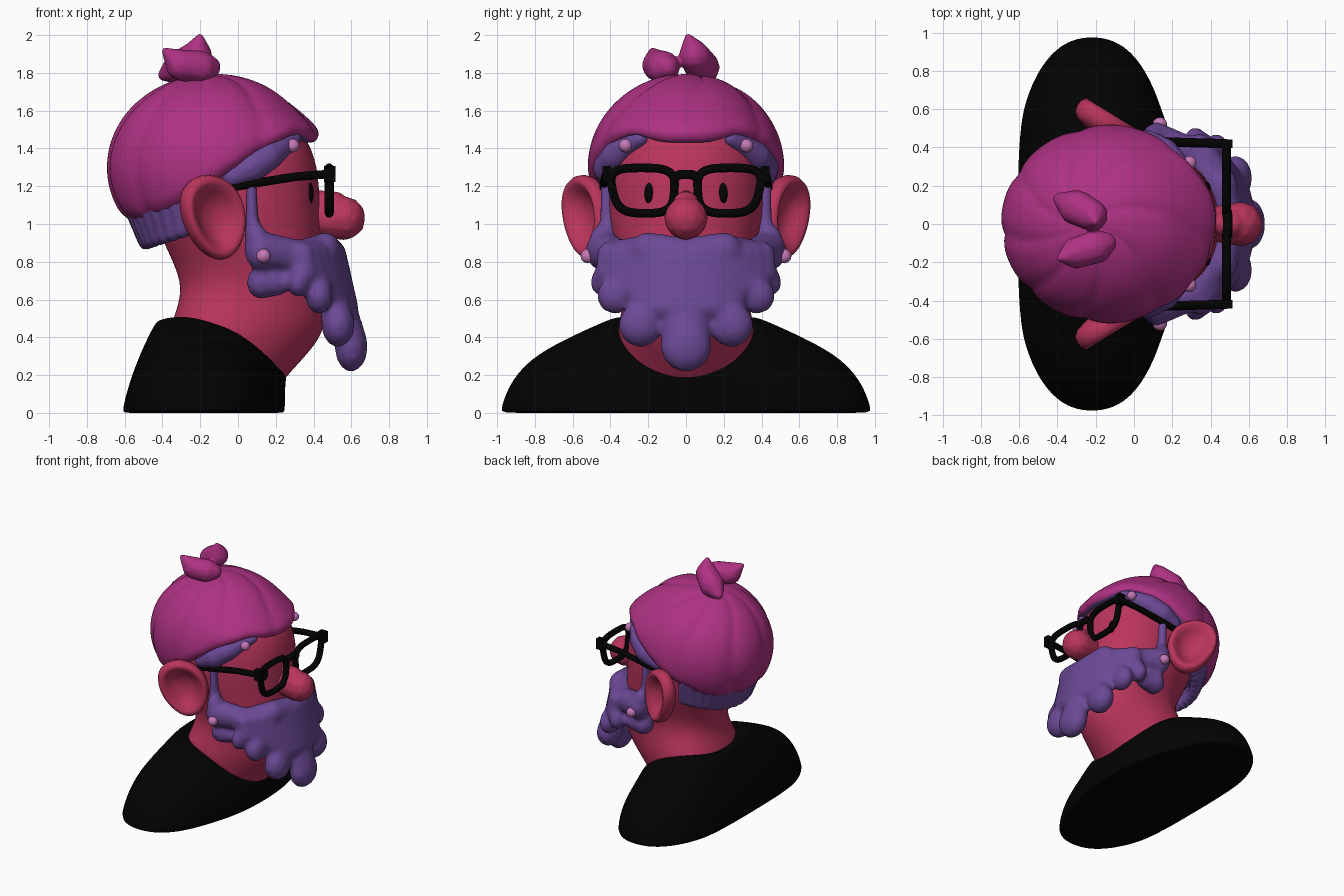
import bpy, bmesh, math
from mathutils import Matrix, Vector

if "Cube" in bpy.data.objects:
    bpy.data.objects.remove(bpy.data.objects["Cube"])


def material(name, rgb):
    m = bpy.data.materials.new(name)
    m.diffuse_color = (*rgb, 1)
    m.use_nodes = True
    m.node_tree.nodes["Principled BSDF"].inputs["Base Color"].default_value = m.diffuse_color
    return m


SKIN = material("rose skin", (0.49, 0.035, 0.106))
PINK = material("magenta hair", (0.42, 0.031, 0.225))
PURPLE = material("purple beard", (0.148, 0.067, 0.305))
BEAD = material("lilac bead", (0.56, 0.19, 0.47))
BLACK = material("black", (0.0008, 0.0008, 0.0008))


def finish(name, bm, *mats):
    bmesh.ops.recalc_face_normals(bm, faces=bm.faces)
    for f in bm.faces:
        f.smooth = True
    me = bpy.data.meshes.new(name)
    bm.to_mesh(me)
    bm.free()
    for m in mats:
        me.materials.append(m)
    ob = bpy.data.objects.new(name, me)
    bpy.context.collection.objects.link(ob)
    return ob


def skin_rings(bm, rings):
    n = len(rings[0])
    for a, b in zip(rings, rings[1:]):
        for i in range(n):
            j = (i + 1) % n
            bm.faces.new((a[i], a[j], b[j], b[i]))
    bm.faces.new(rings[0])
    bm.faces.new(rings[-1])


def loft(name, rows, mat, n=32, p=2.2, lag=0):
    """rows: z at side, back and front, then x back, x front, half width"""
    bm = bmesh.new()
    rings = []
    for zs, zb, zf, xb, xf, hy in rows:
        ring = []
        for i in range(n):
            a = 2 * math.pi * i / n
            c, s = math.cos(a), math.sin(a)
            cp = math.copysign(abs(c) ** (2 / p), c)
            y = hy * math.copysign(abs(s) ** (2 / p), s)
            z = zs + (zf - zb) / 2 * c + ((zf + zb) / 2 - zs) * c * c
            x = (xb + xf) / 2 + (xf - xb) / 2 * cp - lag * min(1, abs(y) / .6) ** 2
            ring.append(bm.verts.new((x, y, z)))
        rings.append(ring)
    skin_rings(bm, rings)
    ob = finish(name, bm, mat)
    sub = ob.modifiers.new("subdivide", 'SUBSURF')
    sub.levels = sub.render_levels = 2
    return ob


def ball(bm, c, r, sub=3):
    r = (r, r, r) if isinstance(r, (int, float)) else r
    bmesh.ops.create_icosphere(bm, subdivisions=sub, radius=1,
                               matrix=Matrix.Translation(c) @ Matrix.Diagonal((*r, 1)))


def chain(bm, pts, flat=(1, 1, 1), steps=7, mirror=False):
    """row of overlapping balls along points (x, y, z, radius)"""
    for a, b in zip(pts, pts[1:]):
        for k in range(steps + 1):
            x, y, z, r = Vector(a).lerp(Vector(b), k / steps)
            rr = [r * f for f in flat]
            ball(bm, (x, y, z), rr, 2)
            if mirror:
                ball(bm, (x, -y, z), rr, 2)


def fuse(name, bm, mat, voxel=0.016, smooth=5):
    ob = finish(name, bm, mat)
    r = ob.modifiers.new("fuse", 'REMESH')
    r.mode, r.voxel_size, r.use_smooth_shade = 'VOXEL', voxel, True
    s = ob.modifiers.new("soften", 'SMOOTH')
    s.factor, s.iterations = 0.5, smooth
    return ob


def wire(name, pts, r, cyclic=False):
    cu = bpy.data.curves.new(name, 'CURVE')
    cu.dimensions, cu.bevel_depth, cu.bevel_resolution = '3D', r, 3
    cu.use_fill_caps = True
    sp = cu.splines.new('POLY')
    sp.points.add(len(pts) - 1)
    for q, co in zip(sp.points, pts):
        q.co = (*co, 1)
    sp.use_cyclic_u = cyclic
    cu.materials.append(BLACK)
    bpy.context.collection.objects.link(bpy.data.objects.new(name, cu))


# shirt with a tilted collar
loft("shirt", [
    (0, 0, 0, -.60, .23, .975), (0, 0, 0, -.614, .252, .99),
    (.14, .11, .05, -.59, .252, .95), (.28, .26, .10, -.54, .252, .84),
    (.375, .38, .14, -.487, .253, .65), (.45, .475, .19, -.44, .258, .46),
    (.475, .50, .205, -.41, .25, .385), (.44, .46, .17, -.36, .20, .34)],
    BLACK, p=2.3, lag=.04)

# neck and head
loft("head", [
    (.36, .38, .10, -.37, .20, .36), (.45, .46, .18, -.36, .245, .365),
    (.56, .57, .33, -.315, .39, .335), (.68, .69, .45, -.30, .47, .33),
    (.83, .83, .66, -.36, .47, .37), (1.0, 1.0, .98, -.44, .435, .41),
    (1.2, 1.2, 1.2, -.48, .435, .425), (1.4, 1.4, 1.4, -.48, .405, .40),
    (1.56, 1.56, 1.56, -.40, .28, .33), (1.68, 1.68, 1.68, -.25, .10, .18)], SKIN)

# nose: round tip plus bridge
bm = bmesh.new()
chain(bm, [(.41, 0, 1.13, .05), (.51, 0, 1.10, .075)])
chain(bm, [(.45, 0, 1.03, .10), (.56, 0, 1.03, .118)])
fuse("nose", bm, SKIN, .012, 4)

# ears: dished oval turned outwards
EAR = [(.02, -.03), (.25, -.025), (.45, -.01), (.62, .02), (.78, .05), (.9, .055),
       (.98, .03), (1.0, .0), (.96, -.035), (.8, -.06), (.4, -.08), (.02, -.085)]
for s, side in ((1, "left"), (-1, "right")):
    bm = bmesh.new()
    rings = []
    for r, h in EAR:
        ring = []
        for i in range(40):
            a = 2 * math.pi * i / 40
            v = math.sin(a) * r * .225
            u = math.cos(a) * r * .185 * (1 + .15 * math.sin(a)) + .18 * v
            ring.append(bm.verts.new((-.13 - .85 * u + .52 * h,
                                      s * (.52 + .52 * u + .85 * h), 1.035 + v)))
        rings.append(ring)
    skin_rings(bm, rings)
    finish(side + "_ear", bm, SKIN)

# eyes
bm = bmesh.new()
for s in (1, -1):
    ball(bm, (.378, s * .19, 1.16), (.022, .03, .062))
finish("eyes", bm, BLACK)


# swept hair cap with a rising hairline and a rounded, puffed fringe
def hairline(x, y):
    t = max(0, min(1, (x + .6) / .95))
    z = 1.02 + .42 * t * t * (3 - 2 * t)
    if x > 0:
        z += .04 * min(1, x / .2) * math.exp(-((abs(y) - .3) / .11) ** 2)
    return z


bm = bmesh.new()
bmesh.ops.create_uvsphere(bm, u_segments=112, v_segments=90, radius=1)
C = Vector((-.13, 0, 1.3))
under = set()
for v in bm.verts:
    p = Vector((v.co.x * .56, v.co.y * .515, v.co.z * .49))
    d = math.hypot(p.x + .14, p.y)
    ang = math.atan2(p.y, p.x + .14)
    groove = (1 - abs(math.sin(4 * ang + 5.0 * d + .5))) ** 2
    p = p * (1.01 - .032 * groove * min(1, d / .35)) + C
    puff = math.exp(-((p.z - 1.49) / .10) ** 2) * max(0, min(1, (p.x + .05) / .3))
    p.x += .038 * puff
    p.y *= 1 + .05 * puff
    rim = hairline(p.x, p.y)
    h = (p.z - rim) / .07
    if h < 0:
        under.add(v)
        drop = -h * .07
        p.z = rim - min(drop, .03) * .3
        k = .95 * max(0, 1 - 1.2 * drop)
    else:
        k = 1 - .05 * max(0, 1 - h) ** 2
    p.x, p.y = C.x + (p.x - C.x) * k, p.y * k
    v.co = p
for f in bm.faces:
    if all(v in under for v in f.verts):
        f.material_index = 1
finish("hair_cap", bm, PINK, PURPLE)

# top tuft
bm = bmesh.new()
chain(bm, [(-.39, .13, 1.79, .035), (-.30, .085, 1.83, .095),
           (-.22, .045, 1.89, .085), (-.2, .01, 1.995, .016)])
chain(bm, [(-.15, -.10, 1.83, .06), (-.2, -.12, 1.83, .09),
           (-.3, -.15, 1.84, .085), (-.39, -.18, 1.92, .016)])
fuse("hair_tuft", bm, PINK, .011, 3)

# ridged nape hair under the cap
bm = bmesh.new()
for k in range(17):
    a = math.radians(112 + 136 * k / 16)
    c, s = math.cos(a), math.sin(a)
    low = .91 + .12 * (1 + c)
    chain(bm, [(-.1 + .455 * c, .44 * s, low + .17, .05),
               (-.1 + .385 * c, .40 * s, low, .048)])
fuse("nape_hair", bm, PURPLE, .014, 2)

# beard: smooth curved sheet with rounded lobes below
bm = bmesh.new()
for i in range(9):
    z = .56 + .035 * i
    ymax = min(.40, .16 + 1.4 * (z - .56))
    for j in range(9):
        y = ymax * j / 8
        x = .575 + .22 * (.83 - z) - 1.05 * y * y - .065
        for s in (1, -1):
            ball(bm, (x, s * y, z), (.07, .075, .07), 2)
chain(bm, [(.54, 0, .6, .11), (.60, 0, .35, .138)], (.65, 1, 1))
for pts in (
        [(.49, .15, .65, .09), (.53, .24, .465, .121)],
        [(.42, .29, .72, .09), (.43, .375, .62, .10)],
        [(.36, .40, .76, .08), (.32, .43, .69, .08)]):
    chain(bm, pts, (.75, 1, 1), mirror=True)
# moustache sweep, cheeks and sideburns
for pts in (
        [(.46, .17, .855, .10), (.32, .36, .83, .09), (.12, .43, .86, .105)],
        [(.49, .0, .83, .10), (.46, .2, .86, .10)],
        [(.10, .44, .93, .07), (.12, .44, .84, .09)],
        [(.22, .38, .69, .07), (.12, .38, .69, .09)],
        [(.09, .41, .9, .07), (.075, .415, 1.02, .045), (.07, .42, 1.24, .036)]):
    chain(bm, pts, (.85, 1, 1), mirror=True)
fuse("beard", bm, PURPLE, smooth=9)

# temple locks under the hair cap
bm = bmesh.new()
chain(bm, [(-.03, .42, 1.25, .06), (.07, .41, 1.30, .085), (.16, .37, 1.36, .08),
           (.23, .31, 1.41, .06), (.30, .24, 1.45, .04)], mirror=True)
fuse("temple_locks", bm, PURPLE, .014, 3)

# beads
bm = bmesh.new()
for s in (1, -1):
    ball(bm, (.29, s * .32, 1.415), .036)
    ball(bm, (.135, s * .52, .83), .038)
finish("beads", bm, BEAD)

# glasses: rims, bridge, arms and hinges
for s, side in ((1, "left"), (-1, "right")):
    rim = []
    for i in range(48):
        a = 2 * math.pi * i / 48
        c, d = math.cos(a), math.sin(a)
        u = math.copysign(abs(c) ** .6, c)
        w = math.copysign(abs(d) ** .6, d)
        rim.append((.483, s * (.225 + .01 * w + u * (.163 + .018 * w)), 1.177 + .12 * w))
    wire(side + "_rim", rim, .024, True)
    wire(side + "_arm", [(.485, s * .42, 1.265), (.3, s * .425, 1.25),
                         (.02, s * .435, 1.205), (-.06, s * .435, 1.19)], .024)
    bm = bmesh.new()
    bmesh.ops.create_cube(bm, size=1, matrix=Matrix.Translation((.485, s * .42, 1.265))
                          @ Matrix.Diagonal((.06, .045, .085, 1)))
    for f in finish(side + "_hinge", bm, BLACK).data.polygons:
        f.use_smooth = False
wire("bridge", [(.485, -.07, 1.24), (.49, -.03, 1.262), (.49, .03, 1.262),
                (.485, .07, 1.24)], .026)
